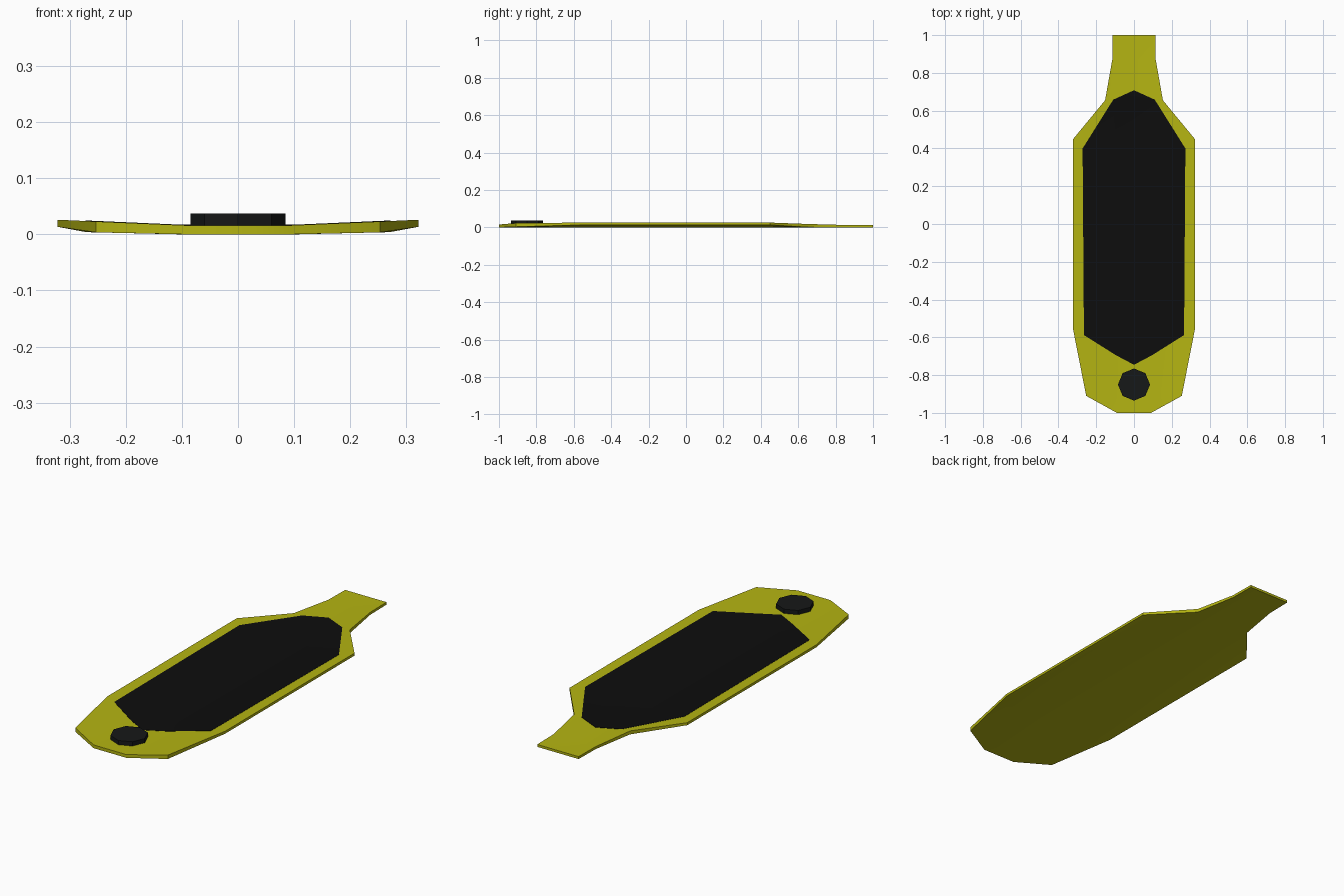
import bpy, bmesh, math

if "Cube" in bpy.data.objects:
    bpy.data.objects.remove(bpy.data.objects["Cube"])


def material(name, rgb):
    m = bpy.data.materials.new(name)
    m.diffuse_color = (*rgb, 1)
    m.use_nodes = True
    m.node_tree.nodes["Principled BSDF"].inputs["Base Color"].default_value = m.diffuse_color
    return m


def top_z(x):
    return 0.016 + max(0, abs(x) - 0.1) * 0.0455


def bottom_z(x):
    x = abs(x)
    return max(0, x - 0.1) * 0.0235 + max(0, x - 0.27) * 0.16


def loft(name, stations, upper, lower, mat):
    """Skin cross-sections given as (y, half width)."""
    bm = bmesh.new()
    rings = []
    for y, w in stations:
        half = [min(w, 0.1), min(w, 0.27), w]
        xs = [-x for x in reversed(half)] + half
        ring = [bm.verts.new((x, y, lower(x, y))) for x in xs]
        ring += [bm.verts.new((x, y, upper(x, y))) for x in reversed(xs)]
        rings.append(ring)
    n = len(rings[0])
    for a, b in zip(rings, rings[1:]):
        for i in range(n):
            j = (i + 1) % n
            bm.faces.new((a[i], a[j], b[j], b[i]))
    bm.faces.new(rings[0])
    bm.faces.new(rings[-1])
    bmesh.ops.remove_doubles(bm, verts=bm.verts, dist=1e-5)
    bmesh.ops.recalc_face_normals(bm, faces=bm.faces)
    me = bpy.data.meshes.new(name)
    bm.to_mesh(me)
    bm.free()
    me.materials.append(mat)
    me.shade_smooth()
    me.set_sharp_from_angle(angle=math.radians(30))
    ob = bpy.data.objects.new(name, me)
    bpy.context.collection.objects.link(ob)
    return ob


yellow = material("yellow", (0.46, 0.46, 0.006))
black = material("black", (0.004, 0.004, 0.004))
dark = material("dark_grey", (0.008, 0.009, 0.009))

# Dished board, slightly thinner at the narrow tail
loft("board",
     [(-1, 0.09), (-0.91, 0.253), (-0.56, 0.322), (0.45, 0.322),
      (0.655, 0.153), (0.87, 0.115), (1, 0.113)],
     lambda x, y: top_z(x) - (0.004 if y > 0.8 else 0),
     lambda x, y: bottom_z(x), yellow)

# Grip pad lying on the top surface
loft("grip_pad",
     [(-0.745, 0.0005), (-0.695, 0.095), (-0.588, 0.265), (0.4, 0.272),
      (0.658, 0.11), (0.708, 0.0005)],
     lambda x, y: top_z(x) + 0.001,
     lambda x, y: top_z(x) - 0.003, black)

# Round knob near the front end
bpy.ops.mesh.primitive_cylinder_add(vertices=8, radius=0.085, depth=0.024,
                                    location=(0, -0.85, 0.025))
knob = bpy.context.object
knob.name = "knob"
knob.data.materials.append(dark)
